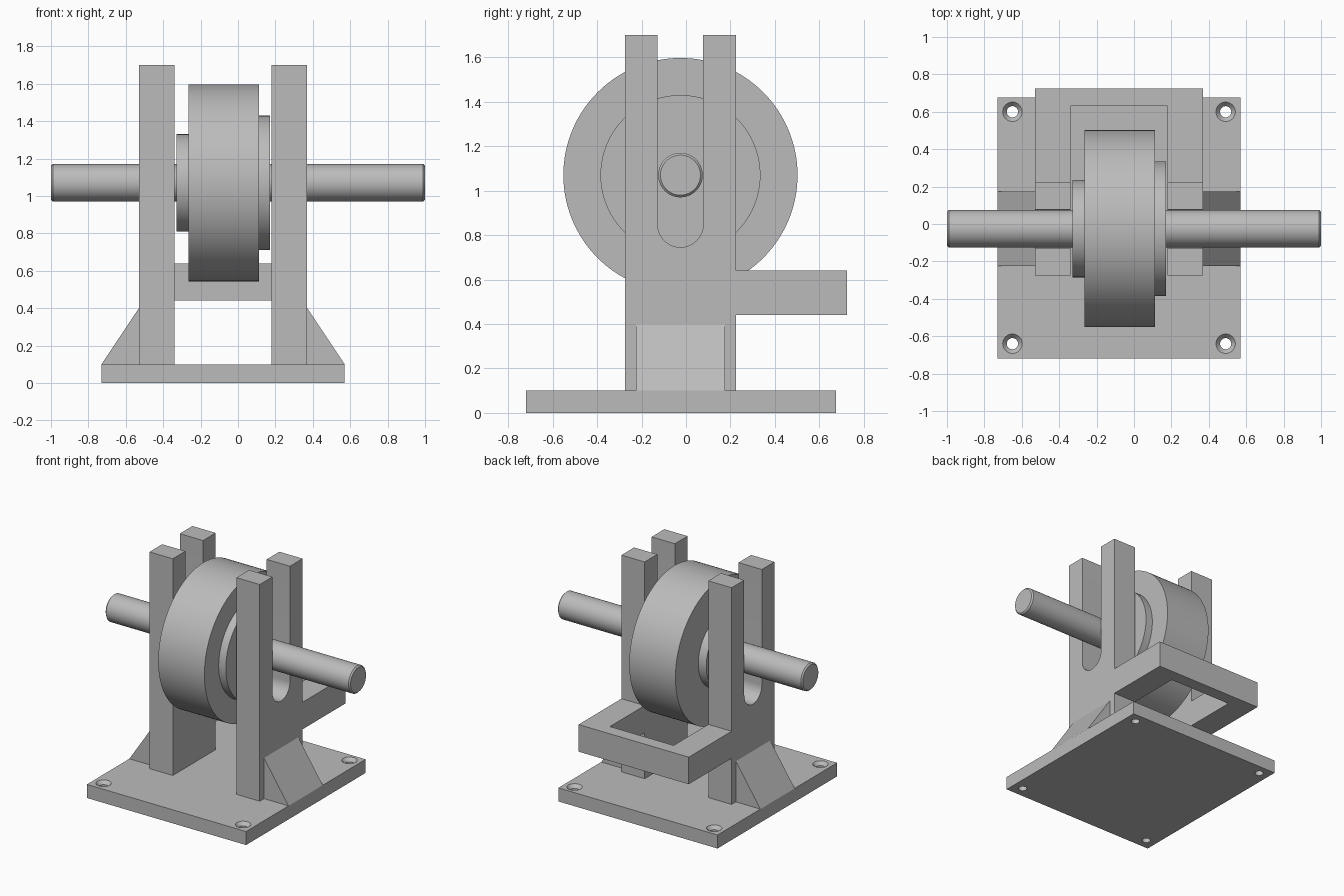
import bpy, bmesh
from math import pi, cos, sin, radians
from mathutils import Matrix

cube = bpy.data.objects.get("Cube")
if cube:
    bpy.data.objects.remove(cube, do_unlink=True)

grey = bpy.data.materials.new("plain grey")
grey.use_nodes = True
colour = (0.5, 0.5, 0.5, 1)
grey.diffuse_color = colour
grey.node_tree.nodes["Principled BSDF"].inputs["Base Color"].default_value = colour

CX, CY, AXLE_Z = -0.08, -0.025, 1.07   # frame centre and axle height


def finish(name, bm, smooth=False):
    bmesh.ops.recalc_face_normals(bm, faces=bm.faces)
    mesh = bpy.data.meshes.new(name)
    bm.to_mesh(mesh)
    bm.free()
    mesh.materials.append(grey)
    obj = bpy.data.objects.new(name, mesh)
    bpy.context.collection.objects.link(obj)
    if smooth:
        bpy.ops.object.select_all(action='DESELECT')
        obj.select_set(True)
        bpy.context.view_layer.objects.active = obj
        bpy.ops.object.shade_smooth_by_angle(angle=radians(30))
    return obj


def prism(name, points, offset, smooth=False):
    """Extrude a flat outline along an offset vector."""
    bm = bmesh.new()
    face = bm.faces.new([bm.verts.new(p) for p in points])
    new = bmesh.ops.extrude_face_region(bm, geom=[face])["geom"]
    bmesh.ops.translate(bm, vec=offset, verts=[v for v in new if isinstance(v, bmesh.types.BMVert)])
    return finish(name, bm, smooth)


def box(name, x0, x1, y0, y1, z0, z1):
    return prism(name, [(x0, y0, z0), (x1, y0, z0), (x1, y1, z0), (x0, y1, z0)], (0, 0, z1 - z0))


def lathe(name, profile, matrix, segments=96):
    """Turn (radius, height) pairs into a closed solid about local z."""
    bm = bmesh.new()
    rings = [[bm.verts.new((r * cos(2 * pi * i / segments), r * sin(2 * pi * i / segments), h))
              for i in range(segments)] for r, h in profile]
    for a, b in zip(rings, rings[1:]):
        for i in range(segments):
            j = (i + 1) % segments
            bm.faces.new((a[i], a[j], b[j], b[i]))
    bm.faces.new(rings[0])
    bm.faces.new(rings[-1])
    bm.transform(matrix)
    return finish(name, bm, True)


# Base plate with countersunk corner holes
base = box("base_plate", -0.73, 0.57, -0.72, 0.675, 0, 0.1)
for sx in (-1, 1):
    for y in (-0.64, 0.6):
        cutter = lathe("hole_cutter", [(0.03, -0.05), (0.03, 0.075), (0.052, 0.1), (0.052, 0.15)],
                       Matrix.Translation((CX + sx * 0.57, y, 0)), 32)
        cutter.hide_render = True
        mod = base.modifiers.new("hole", 'BOOLEAN')
        mod.solver = 'EXACT'
        mod.object = cutter
        bpy.context.view_layer.objects.active = base
        bpy.ops.object.modifier_apply(modifier=mod.name)
        bpy.data.objects.remove(cutter, do_unlink=True)
bpy.ops.object.select_all(action='DESELECT')
base.select_set(True)
bpy.context.view_layer.objects.active = base
bpy.ops.object.shade_smooth_by_angle(angle=radians(30))

# Slotted side plates, each with a rear arm, and the outer gussets
SLOT = 0.1025
slot = [(CY - SLOT * cos(pi * i / 24), 0.848 - SLOT * sin(pi * i / 24)) for i in range(25)]
outline = ([(-0.275, 0.1), (-0.275, 1.7), (CY - SLOT, 1.7)] + slot +
           [(CY + SLOT, 1.7), (0.225, 1.7), (0.225, 0.64), (0.725, 0.64),
            (0.725, 0.44), (0.225, 0.44), (0.225, 0.1)])
for side, s in (("left", 1), ("right", -1)):
    inner, outer, foot = (CX + s * d for d in (0.26, 0.45, 0.65))
    prism(side + "_slotted_upright", [(inner, y, z) for y, z in outline],
          (outer - inner, 0, 0), True)
    prism(side + "_gusset", [(outer, -0.225, 0.1), (foot, -0.225, 0.1), (outer, -0.225, 0.4)],
          (0, 0.4, 0))

# Bar joining the rear arms
box("rear_crossbar", -0.34, 0.18, 0.63, 0.725, 0.44, 0.64)

# Wheel with stepped hubs, and its chamfered axle
axis = Matrix.Translation((0, CY, AXLE_Z)) @ Matrix.Rotation(pi / 2, 4, 'Y')
lathe("wheel", [(0.26, -0.33), (0.26, -0.265), (0.527, -0.265), (0.527, 0.112),
                (0.36, 0.112), (0.36, 0.17)], axis, 128)
lathe("axle", [(0.09, -1), (0.1, -0.99), (0.1, 0.99), (0.09, 1)], axis, 64)
